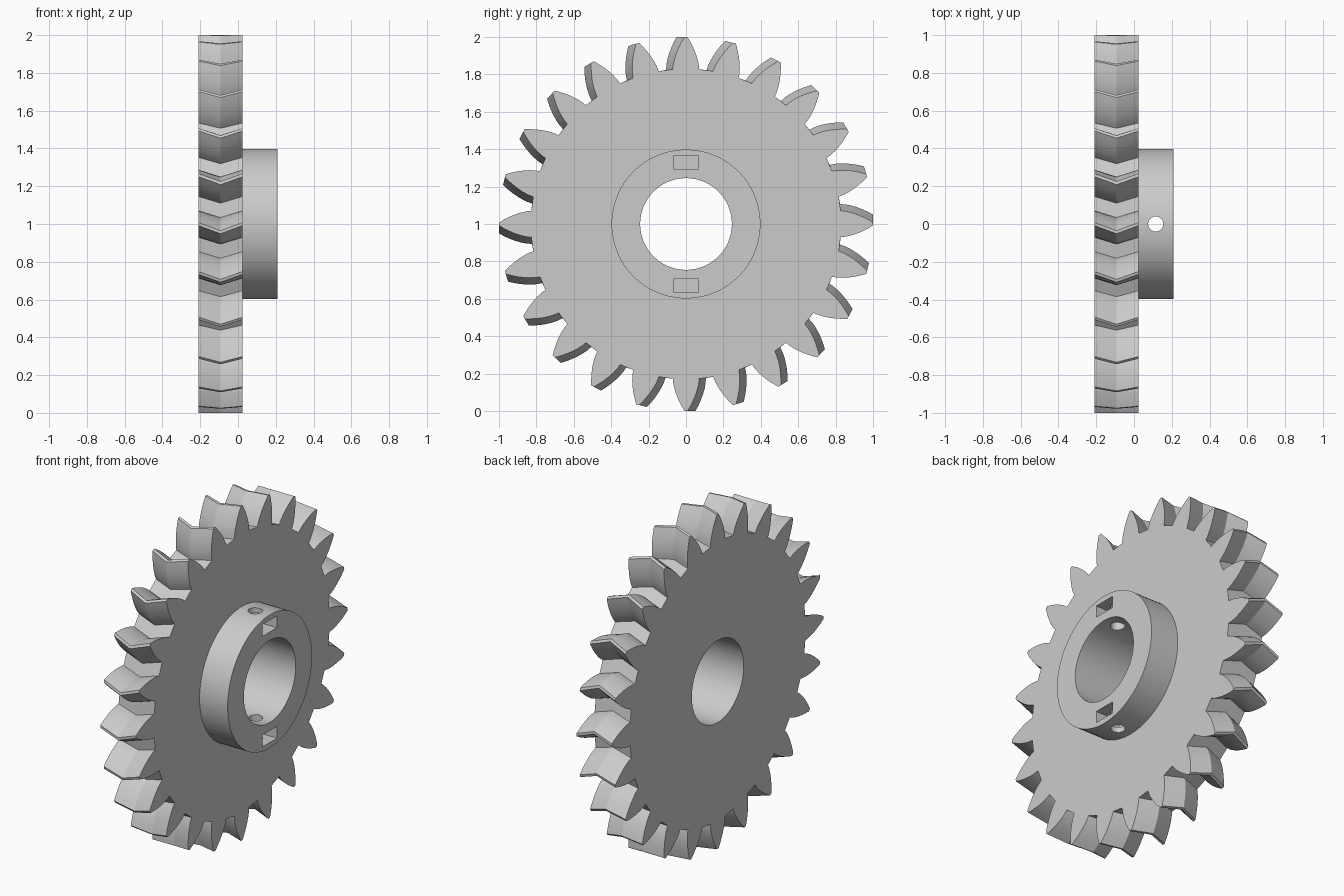
import bpy
import bmesh
import math
from mathutils import Matrix, Vector

TEETH = 24
ROOT, TIP = 0.83, 1.0
BACK, FACE, HUB_END = -0.21, 0.025, 0.21
BORE, HUB_R = 0.245, 0.398
CENTRE = Vector((0, 0, 1))

if "Cube" in bpy.data.objects:
    bpy.data.objects.remove(bpy.data.objects["Cube"])

grey = bpy.data.materials.new("light_grey")
grey.use_nodes = True
grey.diffuse_color = (0.6, 0.6, 0.6, 1)
grey.node_tree.nodes["Principled BSDF"].inputs["Base Color"].default_value = (0.6, 0.6, 0.6, 1)


def make_object(name, bm):
    bmesh.ops.recalc_face_normals(bm, faces=bm.faces)
    mesh = bpy.data.meshes.new(name)
    bm.to_mesh(mesh)
    bm.free()
    mesh.materials.append(grey)
    obj = bpy.data.objects.new(name, mesh)
    bpy.context.collection.objects.link(obj)
    return obj


def cylinder(name, radius, start, end, axis, segments):
    """Cylinder from start to end along the X or Z axis."""
    bm = bmesh.new()
    turn = Matrix.Rotation(math.pi / 2, 4, 'Y') if axis == 'X' else Matrix()
    bmesh.ops.create_cone(bm, cap_ends=True, segments=segments, radius1=radius,
                          radius2=radius, depth=(end - start).length,
                          matrix=Matrix.Translation((start + end) / 2) @ turn)
    return make_object(name, bm)


def box(name, centre, size):
    bm = bmesh.new()
    bmesh.ops.create_cube(bm, size=1, matrix=Matrix.Translation(centre) @ Matrix.Diagonal((*size, 1)))
    return make_object(name, bm)


def activate(obj):
    bpy.ops.object.select_all(action='DESELECT')
    obj.select_set(True)
    bpy.context.view_layer.objects.active = obj


def cut(obj, cutters):
    activate(obj)
    for cutter in cutters:
        mod = obj.modifiers.new("cut", 'BOOLEAN')
        mod.operation = 'DIFFERENCE'
        mod.solver = 'EXACT'
        mod.object = cutter
        bpy.ops.object.modifier_apply(modifier=mod.name)


def gear_outline(x, twist):
    """Closed outline of all teeth, with convex flanks."""
    steps = 6
    points = []
    for tooth in range(TEETH):
        middle = twist + tooth * math.tau / TEETH
        flank = []
        for i in range(steps + 1):
            t = i / steps
            flank.append((ROOT + t * (TIP - ROOT), 0.008 + 0.077 * (1 - t ** 1.4)))
        side = [(r, middle - a) for r, a in flank] + [(r, middle + a) for r, a in reversed(flank)]
        points += [CENTRE + Vector((x, -r * math.sin(a), r * math.cos(a))) for r, a in side]
    return points


# Herringbone toothed wheel: three outlines, the middle one twisted
bm = bmesh.new()
layers = [(BACK, 0), ((BACK + FACE) / 2, math.radians(2.5)), (FACE, 0)]
rings = [[bm.verts.new(p) for p in gear_outline(x, twist)] for x, twist in layers]
for low, high in zip(rings, rings[1:]):
    for i in range(len(low)):
        j = (i + 1) % len(low)
        bm.faces.new((low[i], low[j], high[j], high[i]))
bm.faces.new(rings[0])
bm.faces.new(rings[-1])
wheel = make_object("toothed_wheel", bm)

# Hub collar
hub = cylinder("hub_collar", HUB_R, CENTRE + Vector((FACE, 0, 0)),
               CENTRE + Vector((HUB_END, 0, 0)), 'X', 96)

# Bore, cross hole and nut slots
bore = cylinder("bore_cutter", BORE, CENTRE - Vector((1, 0, 0)), CENTRE + Vector((1, 0, 0)), 'X', 96)
cross = cylinder("screw_hole_cutter", 0.04, Vector((0.115, 0, 0.4)), Vector((0.115, 0, 1.6)), 'Z', 32)
slots = [box("nut_slot_cutter", CENTRE + Vector((0.15, 0, side * 0.33)), (0.2, 0.135, 0.07))
         for side in (-1, 1)]
cut(wheel, [bore])
cut(hub, [bore, cross] + slots)
for helper in [bore, cross] + slots:
    bpy.data.objects.remove(helper)

# Drop the hub's hidden face against the wheel
bm = bmesh.new()
bm.from_mesh(hub.data)
hidden = [f for f in bm.faces if all(abs(v.co.x - FACE) < 1e-4 for v in f.verts)]
bmesh.ops.delete(bm, geom=hidden, context='FACES')
bm.to_mesh(hub.data)
bm.free()

for part in (wheel, hub):
    activate(part)
    bpy.ops.object.shade_smooth_by_angle(angle=math.radians(30))
